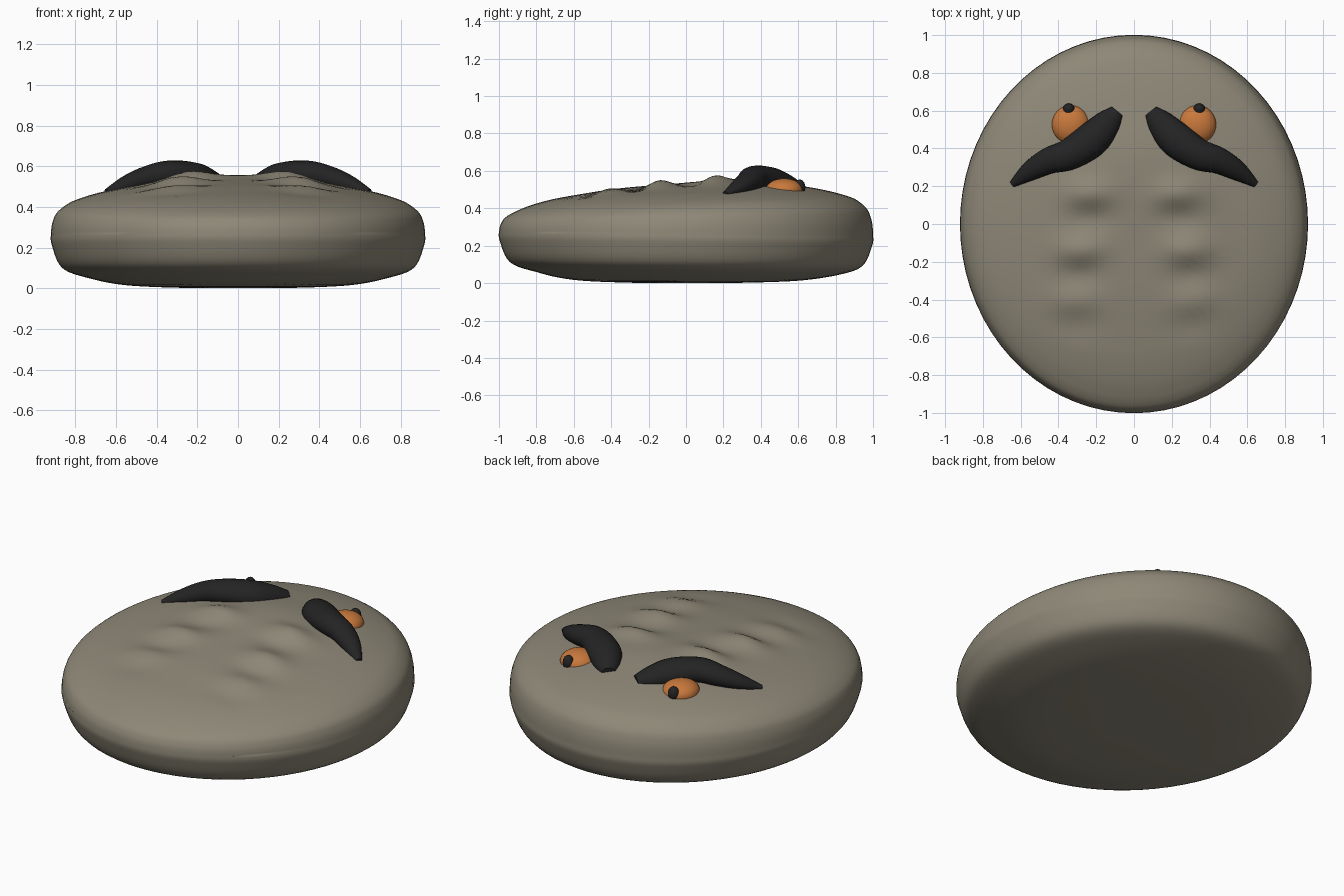
import bpy, bmesh, math
from mathutils import Vector, Matrix

if "Cube" in bpy.data.objects:
    bpy.data.objects.remove(bpy.data.objects["Cube"])


def material(name, rgb):
    m = bpy.data.materials.new(name)
    m.use_nodes = True
    m.diffuse_color = (*rgb, 1)
    bsdf = m.node_tree.nodes["Principled BSDF"]
    bsdf.inputs["Base Color"].default_value = (*rgb, 1)
    bsdf.inputs["Roughness"].default_value = 0.8
    return m


STONE = material("stone grey", (0.27, 0.245, 0.185))
BLACK = material("soft black", (0.017, 0.017, 0.017))
ORANGE = material("amber orange", (0.58, 0.19, 0.045))


def finish(name, bm, mat, angle=50):
    bmesh.ops.recalc_face_normals(bm, faces=bm.faces)
    me = bpy.data.meshes.new(name)
    bm.to_mesh(me)
    bm.free()
    me.materials.append(mat)
    ob = bpy.data.objects.new(name, me)
    bpy.context.collection.objects.link(ob)
    bpy.ops.object.select_all(action="DESELECT")
    ob.select_set(True)
    bpy.context.view_layer.objects.active = ob
    bpy.ops.object.shade_smooth_by_angle(angle=math.radians(angle))
    return ob


def smooth_path(points, steps):
    """Catmull-Rom samples through the points."""
    p = [Vector(q) for q in points]
    p = [2 * p[0] - p[1]] + p + [2 * p[-1] - p[-2]]
    out = []
    for a, b, c, d in zip(p, p[1:], p[2:], p[3:]):
        for i in range(steps):
            t = i / steps
            out.append(0.5 * (2 * b + (c - a) * t + (2 * a - 5 * b + 4 * c - d) * t ** 2
                              + (3 * b - a - 3 * c + d) * t ** 3))
    return out + [p[-2]]


def skin(rings):
    """Closed surface through a row of equal rings, capped at both ends."""
    bm = bmesh.new()
    rows = [[bm.verts.new(co) for co in ring] for ring in rings]
    n = len(rows[0])
    for a, b in zip(rows, rows[1:]):
        for i in range(n):
            j = (i + 1) % n
            bm.faces.new((a[i], a[j], b[j], b[i]))
    bm.faces.new(rows[0])
    bm.faces.new(rows[-1])
    return bm


def bell(x, y, cx, cy, wx, wy):
    return math.exp(-((x - cx) / wx) ** 2 - ((y - cy) / wy) ** 2)


# Body: oval pebble with a slight rise to the back and paired belly ridges
RIDGES = [(0.24, 0.16, 0.035), (0.29, -0.14, 0.034), (0.32, -0.41, 0.02)]


def relief(x, y):
    h = 0.025 * bell(x, y, 0, 0.33, 0.4, 0.3)
    for cx, cy, height in RIDGES:
        h += height * bell(abs(x), y, cx, cy, 0.13, 0.075)
        h -= 0.4 * height * bell(abs(x), y, cx, cy - 0.13, 0.12, 0.07)
    return h


profile = [(0.02, 0), (0.3, 0.002), (0.6, 0.015), (0.8, 0.05), (0.94, 0.1), (0.995, 0.21),
           (1, 0.27), (0.99, 0.33), (0.96, 0.38), (0.88, 0.428), (0.73, 0.47),
           (0.55, 0.497), (0.38, 0.517), (0.2, 0.527), (0.01, 0.53)]
rings = []
for k, (r, z) in enumerate(smooth_path(profile, 6)):
    ring = []
    for i in range(72):
        a = math.tau * i / 72
        x, y = 0.92 * r * math.cos(a), r * math.sin(a)
        if z > 0.27:
            top = min(1, (z - 0.27) / 0.15)
            ring.append((x, y, z + top * (0.035 * y + relief(x, y))))
        else:
            ring.append((x, y, max(0, z - 0.012 * y * min(1, z / 0.05))))
    rings.append(ring)
finish("pebble_body", skin(rings), STONE)


def ellipsoid(name, loc, radii, mat):
    bm = bmesh.new()
    bmesh.ops.create_uvsphere(bm, u_segments=32, v_segments=16, radius=1,
                              matrix=Matrix.LocRotScale(loc, None, radii))
    finish(name, bm, mat)


# Brow centre line from the outer tip inwards: x, y, z, half width
BROW = [(0.645, 0.21, 0.475, 0.018), (0.55, 0.28, 0.51, 0.052), (0.45, 0.335, 0.543, 0.07),
        (0.34, 0.37, 0.56, 0.083), (0.22, 0.45, 0.543, 0.093), (0.14, 0.535, 0.523, 0.072),
        (0.09, 0.595, 0.513, 0.04)]


def brow(name, side):
    path = smooth_path(BROW, 6)
    rings = []
    for k, p in enumerate(path):
        c = p.to_3d()
        ahead = path[min(k + 1, len(path) - 1)].to_3d()
        behind = path[max(k - 1, 0)].to_3d()
        t = (ahead - behind).normalized()
        across = t.cross(Vector((0, 0, 1))).normalized()
        up = across.cross(t)
        ring = []
        for i in range(20):
            a = math.tau * i / 20
            v = c + p[3] * (across * math.cos(a) + up * 0.82 * math.sin(a))
            ring.append((side * v.x, v.y, v.z))
        rings.append(ring)
    finish(name, skin(rings), BLACK)


# Face parts, mirrored
for word, side in (("left", 1), ("right", -1)):
    brow(word + "_brow", side)
    ellipsoid(word + "_eye", (side * 0.335, 0.525, 0.497), (0.1, 0.104, 0.062), ORANGE)
    ellipsoid(word + "_pupil", (side * 0.345, 0.608, 0.512), (0.032, 0.03, 0.042), BLACK)
